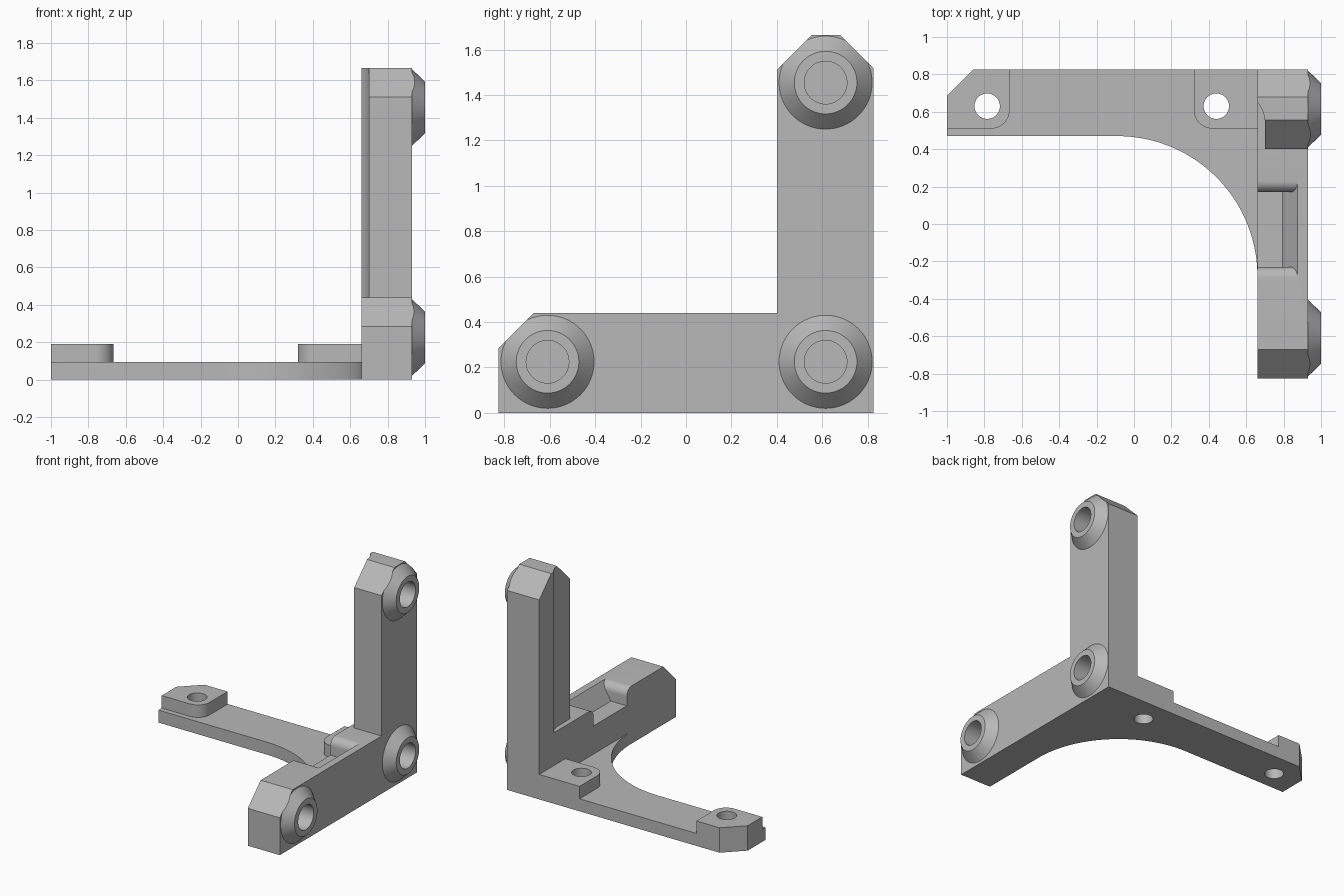
import bpy, bmesh, math
from mathutils import Vector, Matrix

default = bpy.data.objects.get("Cube")
if default:
    bpy.data.objects.remove(default)

GREY = (0.48, 0.48, 0.48, 1)
mat = bpy.data.materials.new("plain grey")
mat.use_nodes = True
mat.diffuse_color = GREY
mat.node_tree.nodes["Principled BSDF"].inputs["Base Color"].default_value = GREY


def finish_mesh(name, bm):
    bmesh.ops.recalc_face_normals(bm, faces=bm.faces)
    me = bpy.data.meshes.new(name)
    bm.to_mesh(me)
    bm.free()
    me.materials.append(mat)
    ob = bpy.data.objects.new(name, me)
    bpy.context.collection.objects.link(ob)
    return ob


def prism(name, outline, axis, lo, hi):
    """Extrude a 2D outline along an axis; outline is in the other two axes."""
    place = {"x": lambda a, b: (lo, a, b),
             "y": lambda a, b: (a, lo, b),
             "z": lambda a, b: (a, b, lo)}[axis]
    bm = bmesh.new()
    face = bm.faces.new([bm.verts.new(place(*p)) for p in outline])
    new = bmesh.ops.extrude_face_region(bm, geom=[face])["geom"]
    step = Vector([(hi - lo) * (axis == k) for k in "xyz"])
    bmesh.ops.translate(bm, vec=step,
                        verts=[v for v in new if isinstance(v, bmesh.types.BMVert)])
    return finish_mesh(name, bm)


def arc(cx, cy, r, a0, a1, n=12):
    angles = [math.radians(a0 + (a1 - a0) * i / n) for i in range(n + 1)]
    return [(cx + r * math.cos(a), cy + r * math.sin(a)) for a in angles]


def circle(cx, cy, r, n=48):
    return arc(cx, cy, r, 0, 360, n)[:-1]


def boolean(ob, tool, operation="DIFFERENCE"):
    """Apply a boolean and remove the helper."""
    mod = ob.modifiers.new("cut", "BOOLEAN")
    mod.operation = operation
    mod.solver = "EXACT"
    mod.object = tool
    bpy.context.view_layer.objects.active = ob
    bpy.ops.object.modifier_apply(modifier=mod.name)
    bpy.data.objects.remove(tool)


# Main dimensions
INNER, OUTER, BACK = 0.66, 0.93, 0.825
PLATE, PAD, RAIL, TOP = 0.095, 0.19, 0.44, 1.665
bosses = [(-0.61, 0.225), (0.615, 0.225), (0.615, 1.455)]
holes = [(-0.785, 0.63), (0.44, 0.63)]

# Base plate with the large curved inside corner
plate = prism("base_plate",
              [(INNER, BACK), (-0.86, BACK), (-1, 0.685), (-1, 0.47)]
              + arc(-0.09, -0.28, 0.75, 90, 0, 48), "z", 0, PLATE)

# Raised screw pads
left_pad = prism("end_pad",
                 [(-0.665, BACK), (-0.86, BACK), (-1, 0.685), (-1, 0.51)]
                 + arc(-0.765, 0.61, 0.1, -90, 0), "z", PLATE, PAD)
right_pad = prism("corner_pad",
                  [(INNER, BACK), (0.32, BACK)]
                  + arc(0.42, 0.61, 0.1, 180, 270) + [(INNER, 0.51)],
                  "z", PLATE, PAD)

# Screw holes through pads and plate
for (x, y), pad in zip(holes, (left_pad, right_pad)):
    for part in (plate, pad):
        boolean(part, prism("hole_cutter", circle(x, y, 0.068), "z", -0.1, 0.3))

# Upright wall: low rail and tall column in one profile
wall_outline = [(-BACK, 0), (BACK, 0), (BACK, 1.52), (0.68, TOP), (0.555, TOP),
                (0.4, 1.51), (0.4, RAIL), (-0.67, RAIL), (-BACK, 0.285)]
wall = prism("side_wall", wall_outline, "x", INNER, OUTER)

# Curved relief along the inner front edge of the column
boolean(wall, prism("relief_cutter",
                    [(0.6, 0.39), (0.7, 0.39)] + arc(0.53, 0.54, 0.17, 0, 60),
                    "z", RAIL, 1.8))

# Pocket in the rail: rounded ends, sloping outer side, open inwards
pocket = prism("pocket_cutter",
               [(-0.23, 0.31), (0.17, 0.31)]
               + arc(0.23, 0.38, 0.06, 180, 90)
               + [(0.23, 0.5), (-0.29, 0.5)]
               + arc(-0.29, 0.38, 0.06, 90, 0), "x", 0.6, 0.95)
boolean(pocket, prism("slope_helper",
                      [(0.55, 0.2), (0.727, 0.2), (0.924, 0.52), (0.55, 0.52)],
                      "y", -0.5, 0.5), "INTERSECT")
boolean(wall, pocket)

# Conical bosses, trimmed to the wall outline
bm = bmesh.new()
for y, z in bosses:
    bmesh.ops.create_cone(
        bm, cap_ends=True, segments=64, radius1=0.205, radius2=0.138, depth=0.07,
        matrix=Matrix.Translation((0.965, y, z)) @ Matrix.Rotation(math.pi / 2, 4, "Y"))
boss = finish_mesh("bosses", bm)
boolean(boss, prism("trim_helper", wall_outline, "x", 0.9, 1.1), "INTERSECT")

# Blind bores through the bosses into the wall
for y, z in bosses:
    for part in (boss, wall):
        boolean(part, prism("bore_cutter", circle(y, z, 0.094), "x", 0.77, 1.1))

# Smooth shading on curved faces only
for ob in bpy.context.view_layer.objects:
    ob.select_set(False)
for ob in (plate, left_pad, right_pad, wall, boss):
    ob.select_set(True)
    bpy.context.view_layer.objects.active = ob
bpy.ops.object.shade_smooth_by_angle(angle=math.radians(20))
